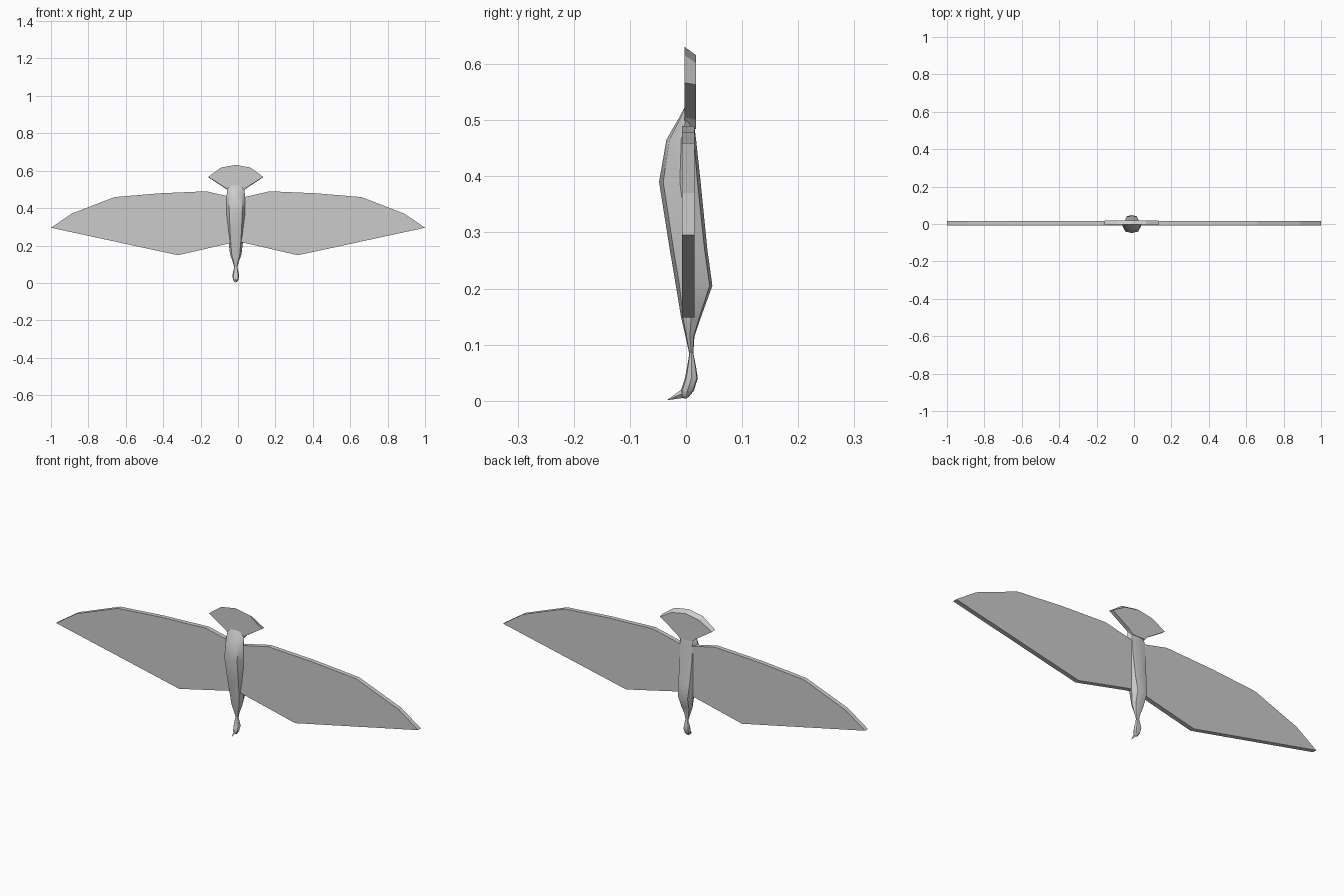
import bpy, bmesh, math

if "Cube" in bpy.data.objects:
    bpy.data.objects.remove(bpy.data.objects["Cube"])

CX = -0.012  # body axis


def finish(name, bm, smooth=None):
    bmesh.ops.recalc_face_normals(bm, faces=bm.faces)
    me = bpy.data.meshes.new(name)
    bm.to_mesh(me)
    bm.free()
    ob = bpy.data.objects.new(name, me)
    bpy.context.collection.objects.link(ob)
    if smooth:
        bpy.ops.object.select_all(action='DESELECT')
        ob.select_set(True)
        bpy.context.view_layer.objects.active = ob
        bpy.ops.object.shade_smooth_by_angle(angle=math.radians(smooth))
    return ob


def slab(name, front, back, y0, y1):
    """Flat plate between two matching (x, z) outlines."""
    bm = bmesh.new()
    f = [bm.verts.new((x, y0, z)) for x, z in front]
    b = [bm.verts.new((x, y1, z)) for x, z in back]
    bm.faces.new(f)
    bm.faces.new(b)
    n = len(f)
    for i in range(n):
        j = (i + 1) % n
        bm.faces.new((f[i], f[j], b[j], b[i]))
    return finish(name, bm)


def loft(name, sections, ring):
    """Skin rings: each section is (z, half width, front y, back y)."""
    bm = bmesh.new()
    rings = []
    for z, w, yf, yb in sections:
        mid, h = (yf + yb) / 2, (yb - yf) / 2
        rings.append([bm.verts.new((CX + w * u, mid + h * v, z)) for u, v in ring])
    for a, b in zip(rings, rings[1:]):
        for i in range(len(ring)):
            j = (i + 1) % len(ring)
            bm.faces.new((a[i], a[j], b[j], b[i]))
    bm.faces.new(rings[0])
    bm.faces.new(rings[-1])
    return finish(name, bm, 40)


ring8 = [(0, -1), (.7, -.8), (1, 0), (.7, .85), (0, 1), (-.7, .85), (-1, 0), (-.7, -.8)]

# Body, tapering to the neck
loft("body", [(0.522, 0.034, -0.003, 0.004), (0.505, 0.046, -0.012, 0.013),
              (0.465, 0.049, -0.035, 0.018), (0.39, 0.050, -0.048, 0.026),
              (0.27, 0.043, -0.029, 0.038), (0.205, 0.037, -0.018, 0.047),
              (0.15, 0.030, -0.009, 0.027), (0.115, 0.017, -0.001, 0.015),
              (0.083, 0.008, 0.006, 0.013)], ring8)

# Head
loft("head", [(0.085, 0.008, 0.006, 0.013), (0.06, 0.014, 0.002, 0.018),
              (0.04, 0.018, -0.002, 0.021), (0.018, 0.015, -0.009, 0.014),
              (0.008, 0.009, -0.008, 0.006), (0.004, 0.004, -0.004, 0.001)], ring8)

# Beak
bm = bmesh.new()
tip = bm.verts.new((CX, -0.034, 0.001))
base = [bm.verts.new((CX + x, y, z)) for x, y, z in
        [(-.007, -.006, .013), (0, -.008, .020), (.007, -.006, .013), (0, -.004, .005)]]
for i in range(4):
    bm.faces.new((tip, base[i], base[(i + 1) % 4]))
bm.faces.new(base)
finish("beak", bm)

# Wings
wing = [(0, .445), (.04, .46), (.17, .49), (.42, .479), (.66, .459), (.89, .37),
        (1, .295), (.32, .148), (.04, .213), (0, .22)]
for side, name in ((1, "right_wing"), (-1, "left_wing")):
    outline = [(side * x, z) for x, z in wing]
    slab(name, outline, outline, -0.007, 0.015)

# Fan tail
half = [(.147, .567), (.078, .617), (0, .631)]
fan = [(.035, .488), (.05, .505)] + half
fan += [(-x, z) for x, z in reversed(fan) if x]
front = [(CX + x, z) for x, z in fan]
back = [(CX + x * .98, z - (.015 if z > .6 else 0.004)) for x, z in fan]
slab("tail", front, back, -0.003, 0.018)
